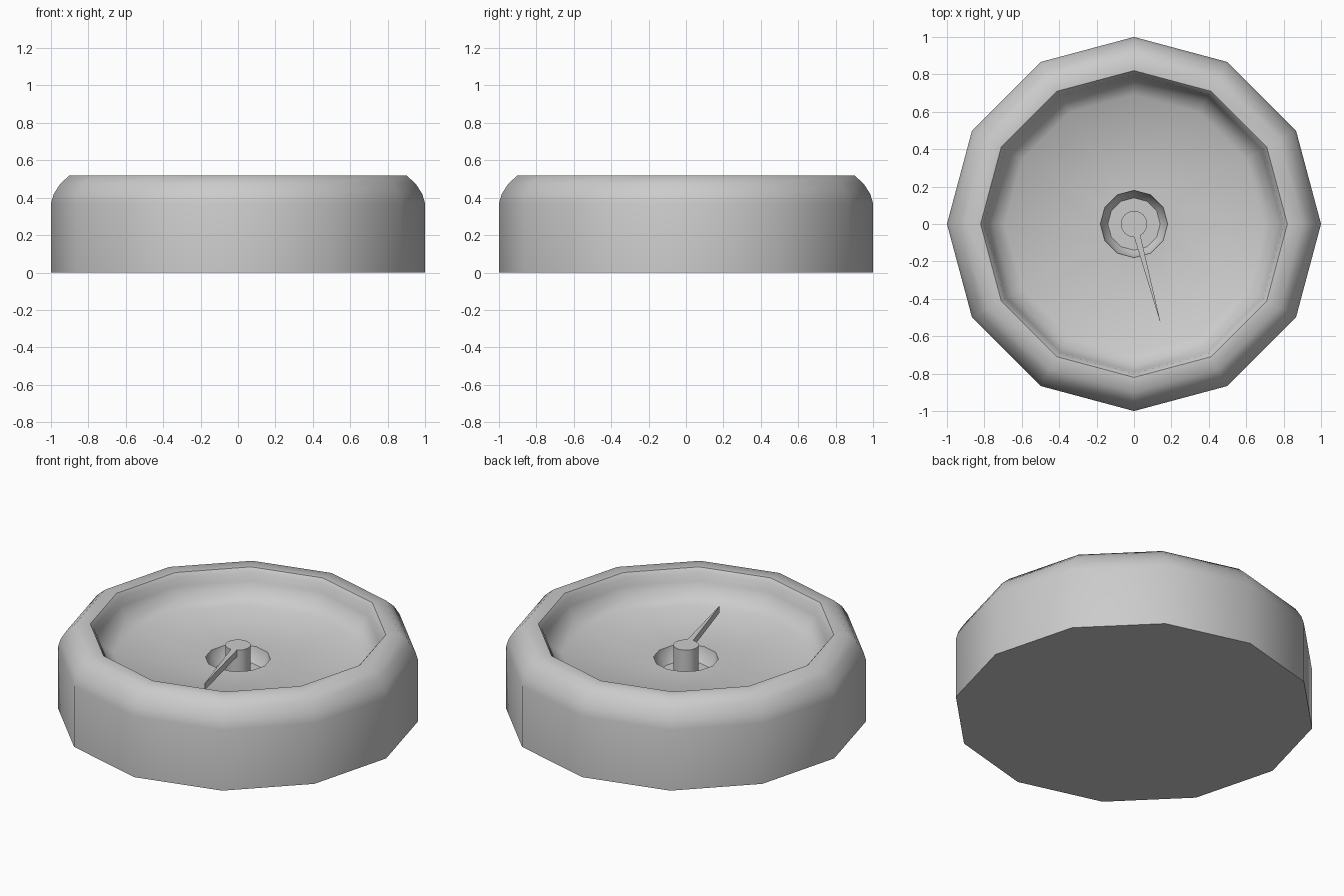
import bpy, bmesh, math

if "Cube" in bpy.data.objects:
    bpy.data.objects.remove(bpy.data.objects["Cube"])


def finish(name, bm, angle):
    bmesh.ops.recalc_face_normals(bm, faces=bm.faces)
    mesh = bpy.data.meshes.new(name)
    bm.to_mesh(mesh)
    bm.free()
    ob = bpy.data.objects.new(name, mesh)
    bpy.context.collection.objects.link(ob)
    bpy.ops.object.select_all(action='DESELECT')
    ob.select_set(True)
    bpy.context.view_layer.objects.active = ob
    bpy.ops.object.shade_smooth_by_angle(angle=math.radians(angle))
    return ob


def lathe(name, profile, sides, angle=50):
    """Revolve (radius, z) points around z and cap both ends."""
    bm = bmesh.new()
    rings = []
    for r, z in profile:
        rings.append([bm.verts.new((r * math.cos(math.tau * i / sides),
                                    r * math.sin(math.tau * i / sides), z))
                      for i in range(sides)])
    for a, b in zip(rings, rings[1:]):
        for i in range(sides):
            j = (i + 1) % sides
            bm.faces.new((a[i], a[j], b[j], b[i]))
    bm.faces.new(rings[0])
    bm.faces.new(rings[-1])
    return finish(name, bm, angle)


# Twelve-sided case: rounded rim, recessed floor, central well
lathe("case", [
    (1.0, 0.0), (1.0, 0.37), (0.985, 0.42), (0.95, 0.475), (0.9, 0.52),
    (0.82, 0.52), (0.80, 0.495), (0.79, 0.45), (0.755, 0.39), (0.69, 0.345),
    (0.18, 0.345), (0.17, 0.30), (0.14, 0.26)], 12)

# Round centre pin standing in the well
lathe("centre_pin", [(0.07, 0.255), (0.07, 0.425)], 32, 30)

# Tapered pointer, flush with the pin top
bm = bmesh.new()
a = math.radians(-75)
d, s = (math.cos(a), math.sin(a)), (-math.sin(a), math.cos(a))
base = [bm.verts.new((d[0] * r + s[0] * w, d[1] * r + s[1] * w, 0.385))
        for r, w in ((0.05, -0.018), (0.54, -0.001), (0.54, 0.001), (0.05, 0.018))]
face = bm.faces.new(base)
top = bmesh.ops.extrude_face_region(bm, geom=[face])["geom"]
bmesh.ops.translate(bm, vec=(0, 0, 0.04),
                    verts=[v for v in top if isinstance(v, bmesh.types.BMVert)])
finish("pointer", bm, 30)
